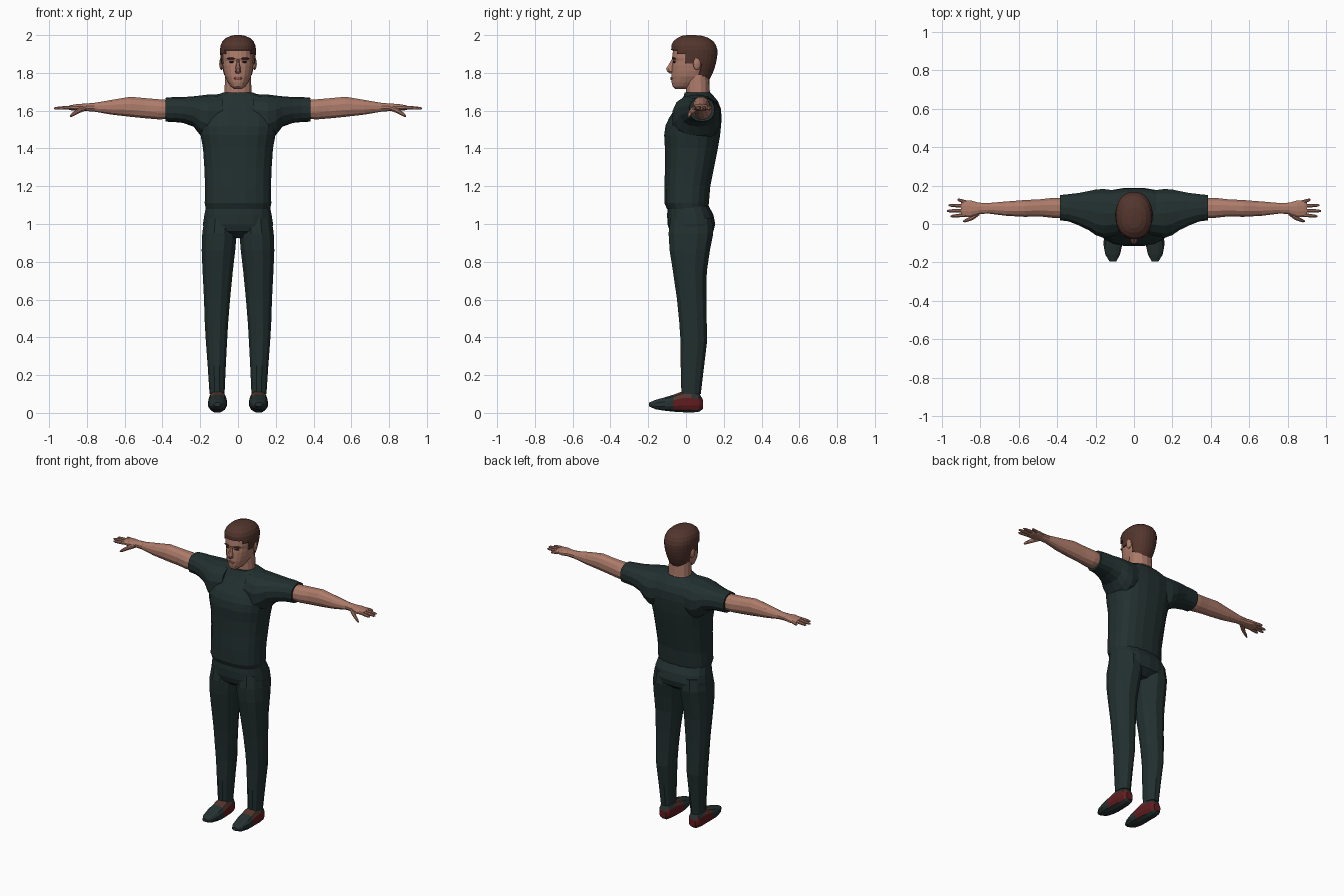
import bpy, bmesh, math


def material(name, rgb):
    m = bpy.data.materials.new(name)
    m.diffuse_color = (*rgb, 1)
    return m


SKIN = material("skin", (0.42, 0.20, 0.145))
HAIR = material("brown_hair", (0.085, 0.036, 0.026))
CLOTH = material("dark_green_cloth", (0.016, 0.030, 0.029))
SHOE = material("dark_shoe", (0.020, 0.032, 0.032))
RED = material("dark_red_shoe_panel", (0.12, 0.012, 0.014))
LIP = material("lip", (0.24, 0.085, 0.07))
DARK = material("dark_eye", (0.03, 0.014, 0.011))


def finish(name, bm, mats, mirror):
    me = bpy.data.meshes.new(name)
    bm.to_mesh(me)
    bm.free()
    for m in mats:
        me.materials.append(m)
    ob = bpy.data.objects.new(name, me)
    bpy.context.collection.objects.link(ob)
    if mirror:
        ob.modifiers.new("mirror", 'MIRROR')
    return ob


def loft(name, axis, rings, mats, n=14, p=0.9, mirror=False, rule=None, keep=None):
    """Skin rings (t, a0, a1, b0, b1): bounds of each section along the axis."""
    bm = bmesh.new()
    loops = []
    for t, a0, a1, b0, b1 in rings:
        loop = []
        for i in range(n):
            w = 2 * math.pi * (i + 0.5) / n
            c, s = math.cos(w), math.sin(w)
            a = (a0 + a1) / 2 + (a1 - a0) / 2 * math.copysign(abs(c) ** p, c)
            b = (b0 + b1) / 2 + (b1 - b0) / 2 * math.copysign(abs(s) ** p, s)
            co = [a, b]
            co.insert(axis, t)
            loop.append(bm.verts.new(co))
        loops.append(loop)
    for lo, hi in zip(loops, loops[1:]):
        for i in range(n):
            j = (i + 1) % n
            bm.faces.new((lo[i], lo[j], hi[j], hi[i]))
    bm.faces.new(loops[0])
    bm.faces.new(loops[-1])
    bmesh.ops.recalc_face_normals(bm, faces=bm.faces)
    if rule:
        for f in bm.faces:
            f.material_index = rule(f.calc_center_median(), f.normal)
    if keep:
        gone = [f for f in bm.faces if not keep(f.calc_center_median())]
        bmesh.ops.delete(bm, geom=gone, context='FACES')
    return finish(name, bm, mats, mirror)


def centred(rows):
    """Rings symmetric in x from (z, half_width, front, back)."""
    return [(z, -w, w, f, b) for z, w, f, b in rows]


def ball(name, loc, size, mat, turn=0.0):
    bm = bmesh.new()
    bmesh.ops.create_icosphere(bm, subdivisions=2, radius=1)
    ob = finish(name, bm, [mat], True)
    c, s = math.cos(turn), math.sin(turn)
    for v in ob.data.vertices:
        x, y, z = (v.co[k] * size[k] for k in range(3))
        v.co = (loc[0] + c * x - s * y, loc[1] + s * x + c * y, loc[2] + z)
    return ob


# Shirt body and sleeves
loft("shirt_body", 2, centred([
    (1.08, .172, -.102, .118), (1.11, .178, -.115, .122), (1.20, .176, -.116, .130),
    (1.30, .180, -.112, .150), (1.40, .187, -.113, .170), (1.47, .200, -.117, .182),
    (1.52, .208, -.110, .187), (1.56, .208, -.092, .190), (1.61, .200, -.058, .186),
    (1.65, .175, -.028, .170), (1.68, .120, -.012, .145), (1.695, .082, -.008, .130)]),
    [CLOTH], n=20, p=.8)
loft("shirt_sleeve", 0, [
    (.08, -.06, .175, 1.46, 1.688), (.16, -.075, .185, 1.44, 1.685),
    (.20, -.06, .182, 1.47, 1.680), (.235, -.035, .174, 1.515, 1.676),
    (.29, -.008, .163, 1.535, 1.672), (.34, .012, .157, 1.54, 1.672),
    (.385, .018, .152, 1.542, 1.668)], [CLOTH], p=.85, mirror=True)

# Trousers
loft("trouser_seat", 2, centred([
    (.925, .05, -.04, .10), (.96, .182, -.085, .145), (1.0, .188, -.098, .155),
    (1.05, .180, -.100, .145), (1.11, .168, -.095, .112)]), [CLOTH], n=18, p=.8)
loft("trouser_leg", 2, [
    (1.03, .010, .180, -.085, .140), (.95, .004, .192, -.096, .148),
    (.86, .012, .195, -.090, .130), (.75, .025, .190, -.072, .113),
    (.60, .040, .182, -.050, .110), (.48, .050, .178, -.038, .112),
    (.38, .056, .172, -.031, .114), (.25, .063, .162, -.030, .098),
    (.10, .070, .152, -.026, .080)], [CLOTH], n=12, mirror=True)


# Shoes: dark toe and sole, red rear sides, brown patch at the instep
def shoe_colour(c, nrm):
    if nrm.z < -.7 or c.y < -.085:
        return 0
    if c.z > .08:
        return 2 if c.y < .01 else 0
    return 1


loft("shoe", 1, [
    (.090, .085, .135, .020, .070), (.070, .070, .150, .005, .105),
    (.030, .064, .155, .000, .120), (-.02, .060, .156, .002, .115),
    (-.065, .058, .158, .005, .098), (-.11, .060, .160, .010, .084),
    (-.16, .072, .150, .018, .070), (-.195, .092, .128, .034, .055)],
    [SHOE, RED, HAIR], n=12, p=.8, mirror=True, rule=shoe_colour)

# Arms and hands
loft("arm_and_palm", 0, [
    (.34, .030, .138, 1.556, 1.656), (.42, .030, .138, 1.552, 1.662),
    (.49, .038, .130, 1.558, 1.668), (.57, .036, .126, 1.566, 1.675),
    (.67, .042, .118, 1.578, 1.658), (.76, .054, .110, 1.594, 1.642),
    (.81, .050, .112, 1.598, 1.638), (.85, .034, .124, 1.598, 1.636),
    (.885, .036, .124, 1.602, 1.630), (.90, .044, .112, 1.606, 1.625)],
    [SKIN], n=12, mirror=True)
for label, base, tip_x, tip_y in (("index", .048, .955, .040), ("middle", .070, .975, .068),
                                  ("ring", .093, .965, .098), ("little", .113, .918, .127)):
    rings = []
    for k, r in ((0, .0105), (.55, .010), (.88, .008), (1, .004)):
        x, y, z = .872 + (tip_x - .872) * k, base + (tip_y - base) * k, 1.617 - .005 * k
        rings.append((x, y - r, y + r, z - r, z + r))
    loft(label + "_finger", 0, rings, [SKIN], n=8, p=1, mirror=True)
loft("thumb", 0, [
    (.805, .045, .075, 1.60, 1.63), (.835, .022, .055, 1.588, 1.62),
    (.862, .012, .034, 1.575, 1.602), (.88, .008, .025, 1.567, 1.588),
    (.890, .010, .018, 1.566, 1.574)], [SKIN], n=8, p=1, mirror=True)

# Neck and head
loft("neck", 2, centred([
    (1.64, .085, .005, .145), (1.70, .073, .000, .126), (1.79, .070, .000, .122)]), [SKIN])
loft("head", 2, centred([
    (1.716, .022, -.058, .010), (1.728, .038, -.072, .050), (1.75, .054, -.077, .095),
    (1.78, .069, -.078, .125), (1.81, .077, -.076, .138), (1.84, .082, -.074, .146),
    (1.862, .084, -.070, .150), (1.88, .085, -.075, .152), (1.92, .085, -.070, .150),
    (1.955, .074, -.052, .130), (1.975, .050, -.025, .10)]), [SKIN], n=20)


# Short hair with sideburns and a low nape
def in_hair(c):
    return (c.z > 1.918 or c.y > .068 + (1.85 - c.z) * .3
            or (c.z > 1.895 and c.y > -.045) or (c.z > 1.85 and .005 < c.y < .06))


hair = loft("hair", 2, centred([
    (1.76, .066, -.07, .122), (1.79, .078, -.08, .138), (1.82, .085, -.08, .150),
    (1.85, .090, -.08, .159), (1.875, .093, -.08, .164), (1.90, .095, -.08, .167),
    (1.92, .096, -.079, .167), (1.945, .093, -.078, .160), (1.967, .083, -.068, .146),
    (1.985, .064, -.046, .120), (1.996, .038, -.022, .088), (2.0, .016, .005, .05)]),
    [HAIR], n=28, keep=in_hair)
thick = hair.modifiers.new("thickness", 'SOLIDIFY')
thick.thickness, thick.offset = .012, -1

# Facial features
loft("nose", 2, centred([
    (1.798, .011, -.088, -.055), (1.808, .018, -.102, -.055), (1.822, .016, -.107, -.055),
    (1.845, .010, -.092, -.055), (1.872, .008, -.076, -.055)]), [SKIN], n=8)
loft("mouth", 2, centred([
    (1.762, .016, -.081, -.06), (1.770, .025, -.082, -.06), (1.778, .016, -.081, -.06)]),
    [LIP], n=10)
ball("ear", (.088, .058, 1.848), (.011, .021, .034), SKIN, .2)
ball("eyebrow", (.036, -.064, 1.876), (.024, .009, .006), HAIR, .28)
ball("eye", (.034, -.061, 1.858), (.015, .008, .006), DARK, .28)
